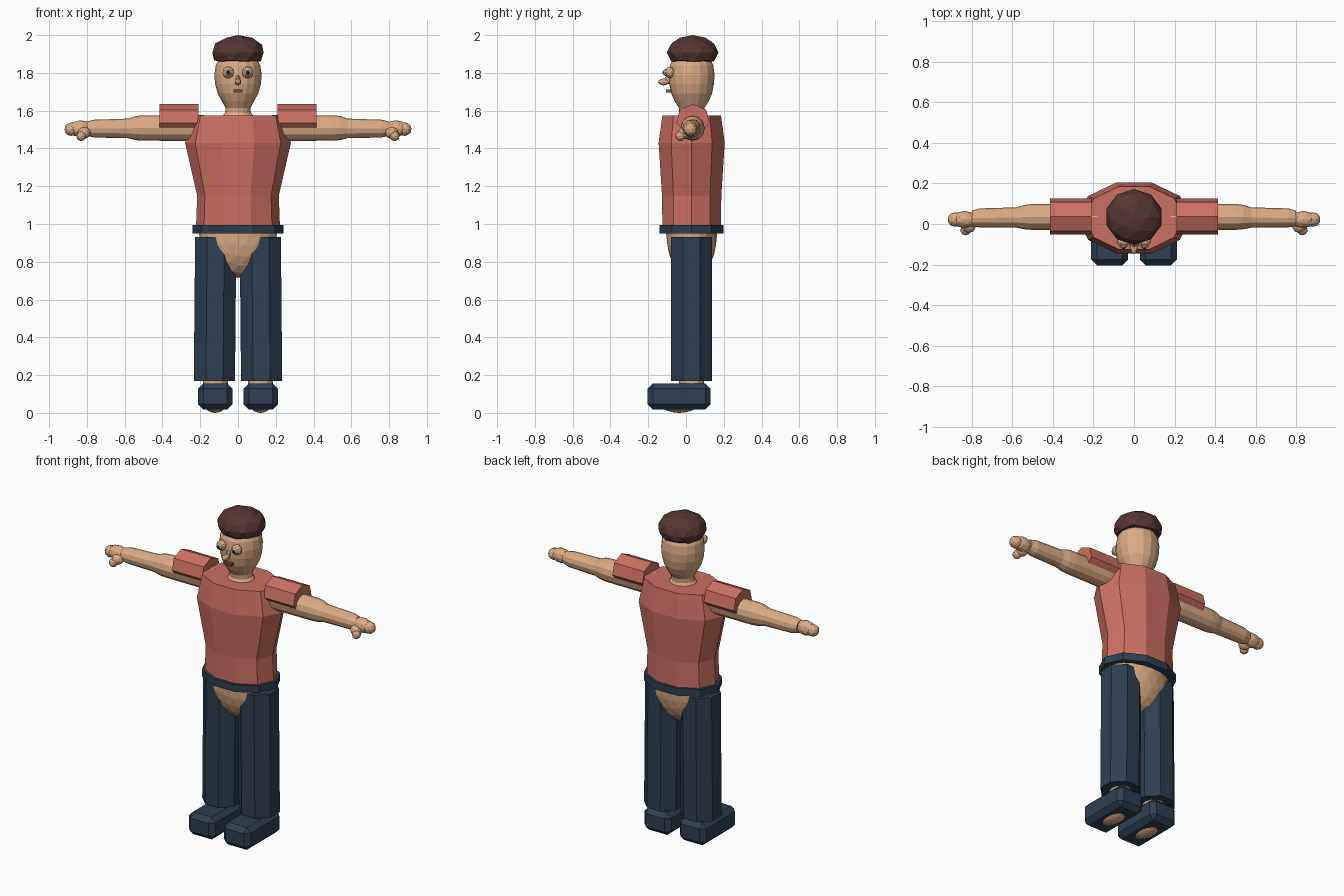
import bpy, bmesh, math
from mathutils import Matrix, Vector

if "Cube" in bpy.data.objects:
    bpy.data.objects.remove(bpy.data.objects["Cube"])


def material(name, rgb):
    m = bpy.data.materials.new(name)
    m.diffuse_color = (*rgb, 1)
    m.use_nodes = True
    m.node_tree.nodes["Principled BSDF"].inputs["Base Color"].default_value = m.diffuse_color
    return m


SKIN = material("skin tan", (0.72, 0.41, 0.235))
SHIRT = material("shirt coral", (0.60, 0.160, 0.120))
NAVY = material("trouser navy", (0.026, 0.050, 0.082))
HAIR = material("hair brown", (0.092, 0.038, 0.033))
EYE = material("eye grey", (0.45, 0.42, 0.38))
DARK = material("pupil dark", (0.012, 0.010, 0.010))
LIP = material("lip red", (0.24, 0.06, 0.055))


def finish(name, bm, mat):
    bmesh.ops.recalc_face_normals(bm, faces=bm.faces)
    me = bpy.data.meshes.new(name)
    bm.to_mesh(me)
    bm.free()
    me.materials.append(mat)
    ob = bpy.data.objects.new(name, me)
    bpy.context.collection.objects.link(ob)
    return ob


def loft(name, stations, n, mat, axis="z", turn=0.0):
    """Capped tube; each station is (position, centre 1, centre 2, radius 1, radius 2)."""
    bm = bmesh.new()
    rings = []
    for t, c1, c2, r1, r2 in stations:
        ring = []
        for i in range(n):
            a = turn + 2 * math.pi * i / n
            u, v = c1 + r1 * math.cos(a), c2 + r2 * math.sin(a)
            ring.append(bm.verts.new((u, v, t) if axis == "z" else (t, u, v)))
        rings.append(ring)
    for lo, hi in zip(rings, rings[1:]):
        for i in range(n):
            j = (i + 1) % n
            bm.faces.new((lo[i], lo[j], hi[j], hi[i]))
    bm.faces.new(rings[0])
    bm.faces.new(rings[-1])
    return finish(name, bm, mat)


def ball(name, pos, radii, mat, sub=2):
    bm = bmesh.new()
    bmesh.ops.create_icosphere(bm, subdivisions=sub, radius=1)
    bmesh.ops.transform(bm, verts=bm.verts,
                        matrix=Matrix.Translation(pos) @ Matrix.Diagonal((*radii, 1)))
    return finish(name, bm, mat)


def box(name, pos, size, mat, bevel=0):
    bm = bmesh.new()
    bmesh.ops.create_cube(bm, size=1)
    bmesh.ops.transform(bm, verts=bm.verts,
                        matrix=Matrix.Translation(pos) @ Matrix.Diagonal((*size, 1)))
    if bevel:
        bmesh.ops.bevel(bm, geom=bm.edges[:], offset=bevel, segments=1, affect="EDGES")
    return finish(name, bm, mat)


# Ten-sided shirt and belt
loft("shirt", [(0.99, 0, 0.03, 0.222, 0.163), (1.15, 0, 0.03, 0.216, 0.165),
               (1.43, 0, 0.03, 0.28, 0.184), (1.575, 0, 0.03, 0.245, 0.163)], 10, SHIRT)
loft("belt", [(0.95, 0, 0.03, 0.24, 0.178), (0.995, 0, 0.03, 0.24, 0.178)], 10, NAVY)

# Hips show in a V between the trouser legs
ball("hips", (0, 0.03, 0.95), (0.206, 0.135, 0.235), SKIN, 3).data.transform(Matrix())

# Neck and head as one tapered form
loft("head", [(1.56, 0, 0.03, 0.09, 0.08), (1.59, 0, 0.03, 0.068, 0.065),
              (1.615, 0, 0.03, 0.066, 0.068), (1.65, 0, 0.03, 0.085, 0.09),
              (1.69, 0, 0.03, 0.107, 0.108), (1.74, 0, 0.03, 0.121, 0.118),
              (1.79, 0, 0.03, 0.125, 0.121), (1.84, 0, 0.03, 0.118, 0.115),
              (1.89, 0, 0.03, 0.092, 0.09)], 16, SKIN)

# Hair cap: squashed ball with a flattened underside
hair = ball("hair_cap", (0, 0.035, 1.908), (0.142, 0.137, 0.092), HAIR)
for v in hair.data.vertices:
    v.co.z = max(v.co.z, 1.857)

# Nose and mouth
ball("nose", (0, -0.118, 1.752), (0.018, 0.03, 0.018), SKIN)
ball("nose_bridge", (0, -0.092, 1.765), (0.012, 0.022, 0.024), SKIN)
box("mouth", (0, -0.09, 1.704), (0.05, 0.03, 0.016), LIP)

for s, side in ((1, "left"), (-1, "right")):
    # Eyes: lid, eyeball and pupil
    ball(side + "_eyelid", (s * 0.052, -0.086, 1.802), (0.031, 0.026, 0.031), SKIN)
    ball(side + "_eyeball", (s * 0.052, -0.104, 1.802), (0.020, 0.017, 0.020), EYE)
    ball(side + "_pupil", (s * 0.052, -0.115, 1.802), (0.010, 0.010, 0.012), DARK)

    # Seven-sided sleeve
    loft(side + "_sleeve", [(s * 0.21, 0.037, 1.554, 0.09, 0.081),
                            (s * 0.415, 0.037, 1.554, 0.09, 0.081)],
         7, SHIRT, "x", math.pi / 2)

    # Arm with a step below the elbow
    loft(side + "_arm", [(s * 0.18, 0.035, 1.508, 0.066, 0.068),
                         (s * 0.50, 0.035, 1.508, 0.064, 0.067),
                         (s * 0.54, 0.034, 1.508, 0.060, 0.064),
                         (s * 0.58, 0.032, 1.506, 0.050, 0.052),
                         (s * 0.76, 0.030, 1.505, 0.047, 0.047),
                         (s * 0.80, 0.028, 1.505, 0.038, 0.038)], 12, SKIN, "x")

    # Hand and thumb
    ball(side + "_palm", (s * 0.835, 0.022, 1.505), (0.065, 0.042, 0.044), SKIN)
    ball(side + "_fingers", (s * 0.882, 0.022, 1.502), (0.038, 0.036, 0.036), SKIN)
    ball(side + "_thumb_base", (s * 0.815, -0.008, 1.482), (0.036, 0.036, 0.032), SKIN)
    ball(side + "_thumb", (s * 0.83, -0.03, 1.465), (0.026, 0.026, 0.026), SKIN)

    # Octagonal trouser leg, ankle, foot and chamfered shoe
    loft(side + "_trouser_leg", [(0.17, s * 0.125, 0.03, 0.118, 0.117),
                                 (0.93, s * 0.118, 0.03, 0.118, 0.117)],
         8, NAVY, "z", math.pi / 8)
    loft(side + "_ankle", [(0.10, s * 0.12, 0.03, 0.066, 0.066),
                           (0.20, s * 0.12, 0.03, 0.066, 0.066)], 12, SKIN)
    ball(side + "_foot", (s * 0.12, -0.035, 0.07), (0.07, 0.12, 0.07), SKIN, 3)
    box(side + "_shoe", (s * 0.12, -0.037, 0.087), (0.182, 0.334, 0.138), NAVY, 0.028)
